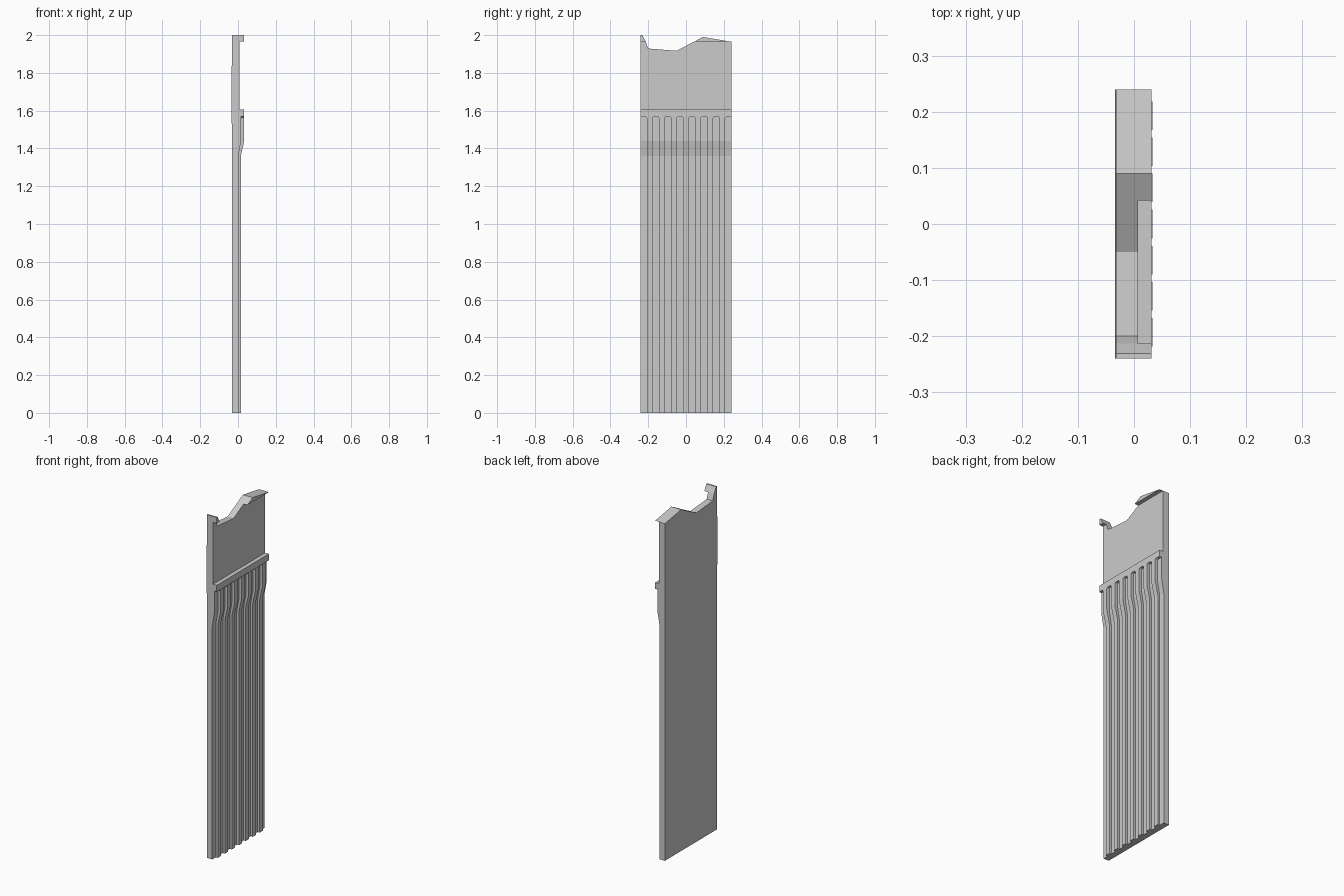
import bpy, bmesh, math

if "Cube" in bpy.data.objects:
    bpy.data.objects.remove(bpy.data.objects["Cube"])

HALF = 0.24      # half width of the panel along y
PITCH = 0.0643   # spacing of the ribs


def new_object(name, bm):
    bmesh.ops.recalc_face_normals(bm, faces=bm.faces)
    mesh = bpy.data.meshes.new(name)
    bm.to_mesh(mesh)
    bm.free()
    ob = bpy.data.objects.new(name, mesh)
    bpy.context.collection.objects.link(ob)
    return ob


def prism(name, points, step):
    """Extrude a closed outline of 3D points along a vector."""
    bm = bmesh.new()
    face = bm.faces.new([bm.verts.new(p) for p in points])
    ext = bmesh.ops.extrude_face_region(bm, geom=[face])
    verts = [g for g in ext["geom"] if isinstance(g, bmesh.types.BMVert)]
    bmesh.ops.translate(bm, verts=verts, vec=step)
    return new_object(name, bm)


# Panel: side profile (x, z) with top lip, band and recessed groove floor
side = [(-0.032, 0), (-0.032, 1.50), (-0.034, 1.56), (-0.034, 1.80),
        (-0.032, 1.88), (-0.032, 2.01), (0.031, 2.01), (0.031, 1.965),
        (0.007, 1.965), (0.007, 1.605), (0.031, 1.605), (0.031, 1.568),
        (0.016, 1.568), (0.016, 1.44), (0.002, 1.36), (0.002, 0)]
panel = prism("wall_panel", [(x, -HALF, z) for x, z in side], (0, 2 * HALF, 0))

# Broken top edge: cut everything above a jagged line (y, z)
jag = [(-0.25, 2.0), (-0.231, 2.0), (-0.213, 1.965), (-0.2, 1.929),
       (-0.05, 1.917), (0.09, 1.99), (0.25, 1.9633), (0.25, 2.1), (-0.25, 2.1)]
cutter = prism("break_cutter", [(-0.1, y, z) for y, z in jag], (0.2, 0, 0))
cutter.hide_render = True
mod = panel.modifiers.new("break", "BOOLEAN")
mod.operation = 'DIFFERENCE'
mod.solver = 'EXACT'
mod.object = cutter
bpy.context.view_layer.objects.active = panel
bpy.ops.object.modifier_apply(modifier="break")
bpy.data.objects.remove(cutter)

# Ribs: sections (z, front x, half width) lofted upward, flaring into the band
W, R = 0.0145, 0.011
sections = [(0, 0.015, W), (1.36, 0.015, W), (1.44, 0.033, W)]
for i in range(5):
    a = math.radians(90 * i / 4)
    sections.append((1.568 - R + R * math.sin(a), 0.033, W + R * (1 - math.cos(a))))


def rib(name, cy):
    bm = bmesh.new()
    rings = []
    for z, x, w in sections:
        rings.append([bm.verts.new(p) for p in
                      ((-0.01, cy - w, z), (x, cy - w, z),
                       (x, cy + w, z), (-0.01, cy + w, z))])
    for a, b in zip(rings, rings[1:]):
        for i in range(4):
            j = (i + 1) % 4
            bm.faces.new((a[i], a[j], b[j], b[i]))
    bm.faces.new(rings[0])
    bm.faces.new(rings[-1])
    return new_object(name, bm)


for k in range(-3, 4):
    rib(f"rib_{k + 4}", k * PITCH)
